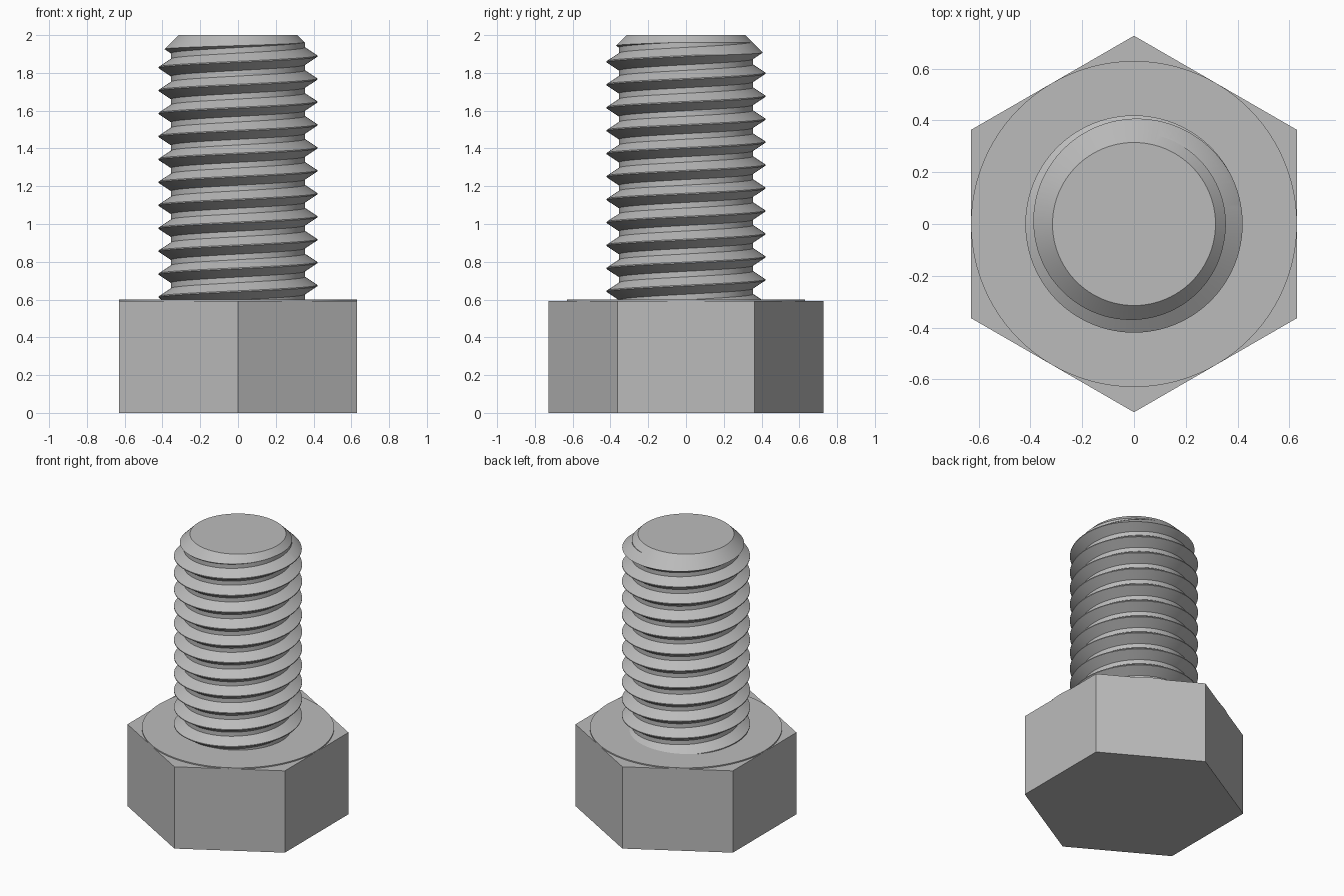
import bpy, bmesh, math

cube = bpy.data.objects.get("Cube")
if cube:
    bpy.data.objects.remove(cube, do_unlink=True)

# One plain steel grey for the whole bolt
steel = bpy.data.materials.new("steel_grey")
steel.use_nodes = True
GREY = (0.5, 0.5, 0.5, 1)
steel.diffuse_color = GREY
steel.node_tree.nodes["Principled BSDF"].inputs["Base Color"].default_value = GREY


def make_object(name, bm):
    bmesh.ops.recalc_face_normals(bm, faces=bm.faces)
    mesh = bpy.data.meshes.new(name)
    bm.to_mesh(mesh)
    bm.free()
    mesh.materials.append(steel)
    obj = bpy.data.objects.new(name, mesh)
    bpy.context.collection.objects.link(obj)
    return obj


def activate(obj):
    bpy.ops.object.select_all(action='DESELECT')
    obj.select_set(True)
    bpy.context.view_layer.objects.active = obj


def prism(name, sections, sides, turn=0.0):
    """Closed solid from a stack of (radius, z) sections."""
    bm = bmesh.new()
    rings = []
    for r, z in sections:
        angles = [turn + math.tau * i / sides for i in range(sides)]
        rings.append([bm.verts.new((r * math.cos(a), r * math.sin(a), z)) for a in angles])
    for low, high in zip(rings, rings[1:]):
        for i in range(sides):
            j = (i + 1) % sides
            bm.faces.new((low[i], low[j], high[j], high[i]))
    bm.faces.new(rings[0][::-1])
    bm.faces.new(rings[-1])
    return make_object(name, bm)


# Head: hexagon with points at front and back, plus a thin bearing disc
FLAT = 0.63
HEAD_TOP = 0.6
prism("hex_head", [(FLAT / math.cos(math.pi / 6), 0), (FLAT / math.cos(math.pi / 6), 0.592)],
      6, math.pi / 2)
disc = prism("bearing_disc", [(FLAT, 0.58), (FLAT, HEAD_TOP)], 96)

# Threaded shank: right-handed helical sweep of one tooth, closed at both ends
PITCH, TURNS, COLS = 0.1215, 15, 96
ROOT, CREST = 0.355, 0.42
TOOTH = [(-0.046, ROOT), (-0.003, CREST), (0.003, CREST), (0.046, ROOT)]
START = 1.889 - 12 * PITCH
STEP = len(TOOTH)
bm = bmesh.new()
columns = []
for c in range(COLS):
    a = math.tau * c / COLS
    base = START + PITCH * c / COLS
    columns.append([bm.verts.new((r * math.cos(a), r * math.sin(a), base + t * PITCH + dz))
                    for t in range(TURNS) for dz, r in TOOTH])
rows = STEP * TURNS
for c in range(COLS):
    last = c == COLS - 1
    shift = STEP if last else 0
    here, after = columns[c], columns[(c + 1) % COLS]
    for k in range(rows - 1 - shift):
        bm.faces.new((here[k], after[k + shift], after[k + 1 + shift], here[k + 1]))
rim = [e for e in bm.edges if e.is_boundary]
bottom = bm.verts.new((0, 0, START))
top = bm.verts.new((0, 0, START + PITCH * TURNS))
for e in rim:
    middle = (e.verts[0].co.z + e.verts[1].co.z) / 2
    bm.faces.new((e.verts[0], e.verts[1], bottom if middle < 1 else top))
shank = make_object("threaded_shank", bm)

# Trim the shank to a chamfered tip
TIP = 0.315
trim = prism("tip_trim", [(0.6, 0.585), (0.6, 2 + TIP - 0.6), (TIP, 2)], 96, 0.01)
trim.hide_render = True
activate(shank)
cut = shank.modifiers.new("chamfer", 'BOOLEAN')
cut.operation = 'INTERSECT'
cut.solver = 'EXACT'
cut.object = trim
bpy.ops.object.modifier_apply(modifier=cut.name)
bpy.data.objects.remove(trim, do_unlink=True)

for obj in (disc, shank):
    activate(obj)
    bpy.ops.object.shade_smooth_by_angle(angle=math.radians(30))
